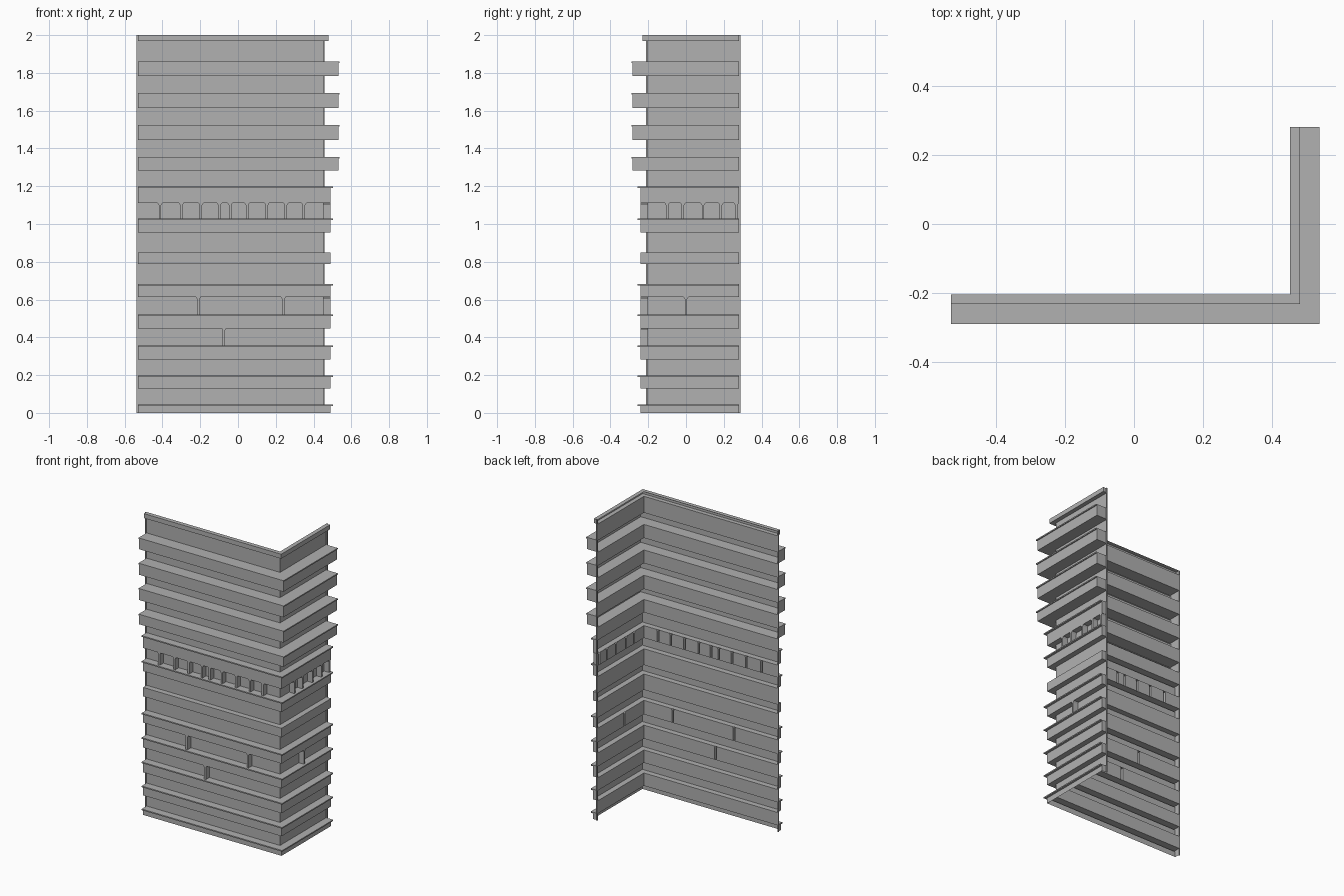
import bpy

if "Cube" in bpy.data.objects:
    bpy.data.objects.remove(bpy.data.objects["Cube"])

# Wall planes: front wall at y = WY, right wall at x = WX
X0, WX, WY, Y1 = -0.53, 0.452, -0.2035, 0.281
FIN_D, FIN_W, FLARE = 0.037, 0.0065, 0.006

# Mid grey concrete
grey = bpy.data.materials.new("grey")
grey.diffuse_color = (0.44, 0.44, 0.44, 1)
grey.use_nodes = True
grey.node_tree.nodes["Principled BSDF"].inputs["Base Color"].default_value = grey.diffuse_color


def make(name, verts, faces):
    me = bpy.data.meshes.new(name)
    me.from_pydata(verts, [], faces)
    me.materials.append(grey)
    me.update()
    ob = bpy.data.objects.new(name, me)
    bpy.context.collection.objects.link(ob)
    return ob


def sweep(name, profile, open_bottom=False):
    """Sweep (depth, z) points round the L-shaped corner, capping both ends."""
    v, f = [], []
    for d, z in profile:
        v += [(X0, WY - d, z), (WX + d, WY - d, z), (WX + d, Y1, z)]
    n = len(profile)
    for i in range(n - 1):
        if open_bottom and i == 0:
            continue
        a = 3 * i
        f += [(a, a + 1, a + 4, a + 3), (a + 1, a + 2, a + 5, a + 4)]
    f.append([3 * i for i in range(n)])
    f.append([3 * i + 2 for i in reversed(range(n))])
    return make(name, v, f)


def ledge(name, z0, z1, top, d, lip, open_bottom=False):
    p = [(0, z0), (d, z0), (d, z1)]
    if lip > d:
        p += [(lip, z1), (lip, top)]
    p.append((0, top))
    sweep(name, p, open_bottom)


def front(s, d, z):
    return (s, WY - d, z)


def side(s, d, z):
    return (WX + d, s, z)


def wall_row(name, place, s0, s1, z0, z1, fins):
    """Wall strip between two ledges, interrupted by hollow fins."""
    v, f = [], []
    zf = z1 - 0.01

    def poly(*pts):
        f.append(tuple(range(len(v), len(v) + len(pts))))
        v.extend(place(*p) for p in pts)

    # panels, with upper corners cut back where they meet a fin
    edges = [None] + fins + [None]
    for l, r in zip(edges, edges[1:]):
        a = s0 if l is None else l + FIN_W
        b = s1 if r is None else r - FIN_W
        at = a if l is None else a + FLARE
        bt = b if r is None else b - FLARE
        poly((a, 0, z0), (b, 0, z0), (b, 0, zf), (bt, 0, z1), (at, 0, z1), (a, 0, zf))
    # fins: straight shaft, flaring at the head
    D = FIN_D
    steps = [(z0, FIN_W), (zf, FIN_W), (z1, FIN_W + FLARE)]
    for c in fins:
        for (a, wa), (b, wb) in zip(steps, steps[1:]):
            poly((c - wa, D, a), (c + wa, D, a), (c + wb, D, b), (c - wb, D, b))
            poly((c - wa, 0, a), (c - wa, D, a), (c - wb, D, b), (c - wb, 0, b))
            poly((c + wa, D, a), (c + wa, 0, a), (c + wb, 0, b), (c + wb, D, b))
    make(name, v, f)


# Ledges: underside, lip underside, top, depth, lip depth
LOW, LIP, HIGH, HLIP = 0.037, 0.052, 0.079, 0.0855
ledges = [
    (0.0, 0.037, 0.045, LOW, LIP),
    (0.13, 0.19, 0.198, LOW, LIP),
    (0.283, 0.35, 0.358, LOW, LIP),
    (0.448, 0.512, 0.52, LOW, LIP),
    (0.613, 0.675, 0.683, LOW, LIP),
    (0.788, 0.848, 0.848, LOW, LOW),
    (0.956, 1.02, 1.028, LOW, LIP),
    (1.11, 1.19, 1.198, LOW, LIP),
    (1.284, 1.346, 1.354, HIGH, HLIP),
    (1.445, 1.517, 1.525, HIGH, HLIP),
    (1.613, 1.685, 1.693, HIGH, HLIP),
    (1.783, 1.853, 1.861, HIGH, HLIP),
    (1.97, 2.0, 2.0, 0.028, 0.028),
]
for i, l in enumerate(ledges):
    ledge(f"ledge_{i}", *l, open_bottom=(i == 0))

# Recessed wall strips with their fins
front_fins = {
    2: [-0.075],
    3: [-0.21, 0.24],
    6: [-0.413, -0.30, -0.196, -0.098, -0.042, 0.048, 0.153, 0.254, 0.349],
}
side_fins = {3: [0.0], 6: [-0.10, -0.016, 0.09, 0.185, 0.267]}
for i in range(len(ledges) - 1):
    z0, z1 = ledges[i][2], ledges[i + 1][0]
    wall_row(f"front_wall_{i}", front, X0, WX, z0, z1, front_fins.get(i, []))
    wall_row(f"side_wall_{i}", side, WY, Y1, z0, z1, side_fins.get(i, []))

# Thin posts closing both wall ends (open top and bottom)
ring = [(0, 1, 5, 4), (1, 2, 6, 5), (2, 3, 7, 6), (3, 0, 4, 7)]
for name, xa, xb, ya, yb in (
    ("front_end_post", X0 - 0.0075, X0, WY - 0.007, WY),
    ("side_end_post", WX, WX + 0.007, Y1, Y1 + 0.0075),
):
    v = [(x, y, z) for z in (0, 2) for x, y in ((xa, ya), (xb, ya), (xb, yb), (xa, yb))]
    make(name, v, ring)
